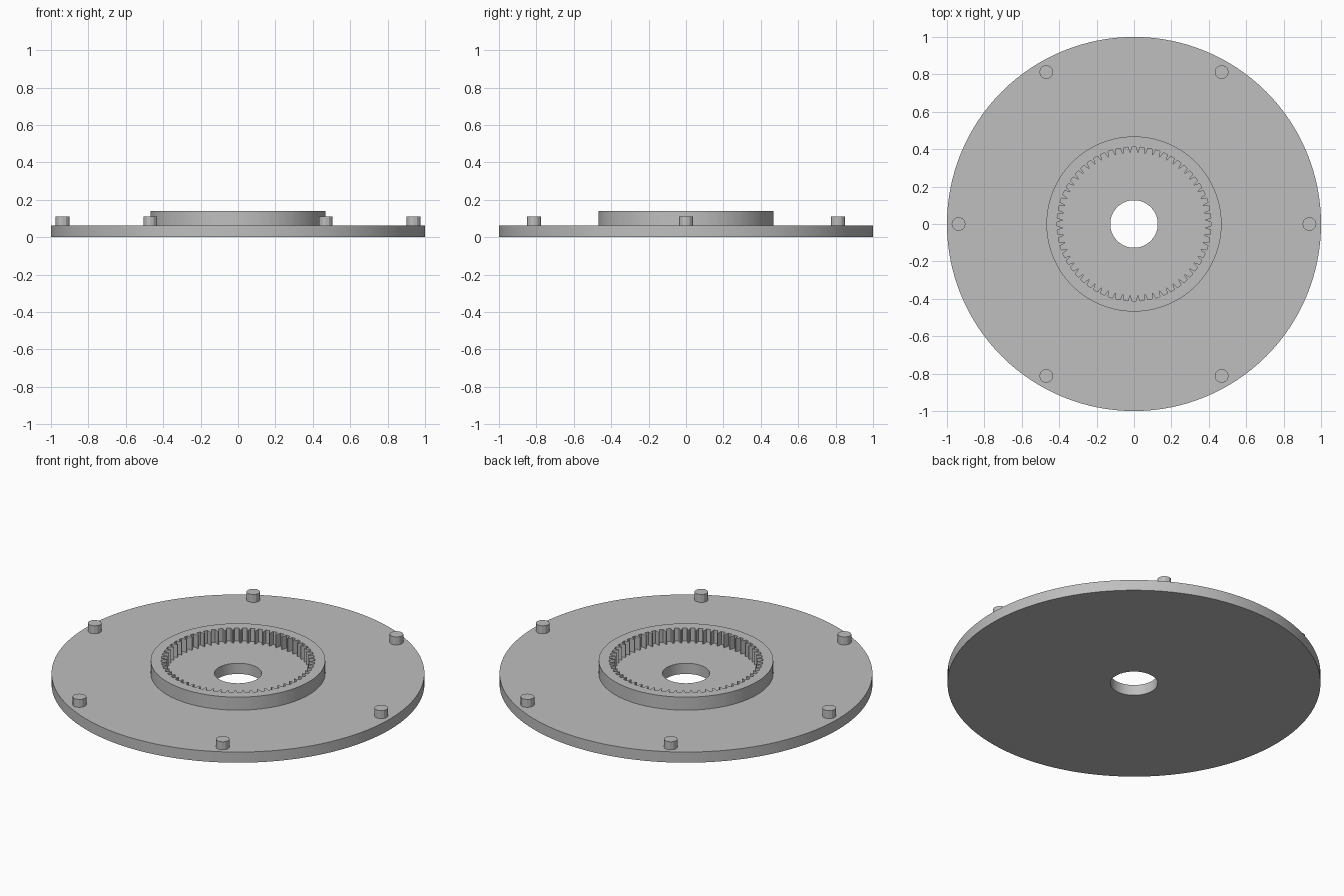
import bpy
import bmesh
from math import cos, sin, tau, radians

cube = bpy.data.objects.get("Cube")
if cube:
    bpy.data.objects.remove(cube, do_unlink=True)

PLATE_TOP, RING_TOP, PIN_TOP = 0.063, 0.14, 0.11
TEETH, STEPS = 60, 6

grey = bpy.data.materials.new("steel_grey")
grey.use_nodes = True
grey.diffuse_color = (0.52, 0.52, 0.52, 1)
grey.node_tree.nodes["Principled BSDF"].inputs["Base Color"].default_value = grey.diffuse_color


def finish(name, bm, smooth=True):
    bmesh.ops.recalc_face_normals(bm, faces=bm.faces[:])
    mesh = bpy.data.meshes.new(name)
    bm.to_mesh(mesh)
    bm.free()
    mesh.materials.append(grey)
    obj = bpy.data.objects.new(name, mesh)
    bpy.context.collection.objects.link(obj)
    if smooth:
        bpy.ops.object.select_all(action='DESELECT')
        obj.select_set(True)
        bpy.context.view_layer.objects.active = obj
        bpy.ops.object.shade_smooth_by_angle(angle=radians(25))
    return obj


def annulus(name, outer, inner_polar, z0, z1):
    """Ring whose bore follows a list of (radius, angle) points."""
    bm = bmesh.new()

    def loop(z, radius=None):
        return [bm.verts.new(((radius or r) * cos(a), (radius or r) * sin(a), z))
                for r, a in inner_polar]

    loops = [loop(z0, outer), loop(z1, outer), loop(z1), loop(z0)]
    n = len(inner_polar)
    for k in range(4):
        a, b = loops[k], loops[(k + 1) % 4]
        for i in range(n):
            j = (i + 1) % n
            bm.faces.new((a[i], a[j], b[j], b[i]))
    return finish(name, bm)


# Round base plate with a central hole
annulus("base_plate", 1.0, [(0.127, tau * i / 128) for i in range(128)], 0, PLATE_TOP)

# Raised ring with internal gear teeth: root, flank, tip, flank
tooth = [(0.412, -0.27), (0.412, 0.27), (0.400, 0.33),
         (0.386, 0.40), (0.382, 0.44), (0.382, 0.56), (0.386, 0.60), (0.400, 0.67)]
bore = [(r, tau * (i + t) / TEETH) for i in range(TEETH) for r, t in tooth]
annulus("internal_gear_ring", 0.468, bore, PLATE_TOP, RING_TOP)

# Six locating pins around the rim
for i in range(6):
    bm = bmesh.new()
    bmesh.ops.create_cone(bm, cap_ends=True, segments=12, radius1=0.037, radius2=0.037,
                          depth=PIN_TOP - PLATE_TOP + 0.01)
    pin = finish(f"rim_pin_{i + 1}", bm, smooth=False)
    a = tau * i / 6
    pin.location = (0.938 * cos(a), 0.938 * sin(a), (PIN_TOP + PLATE_TOP - 0.01) / 2)
